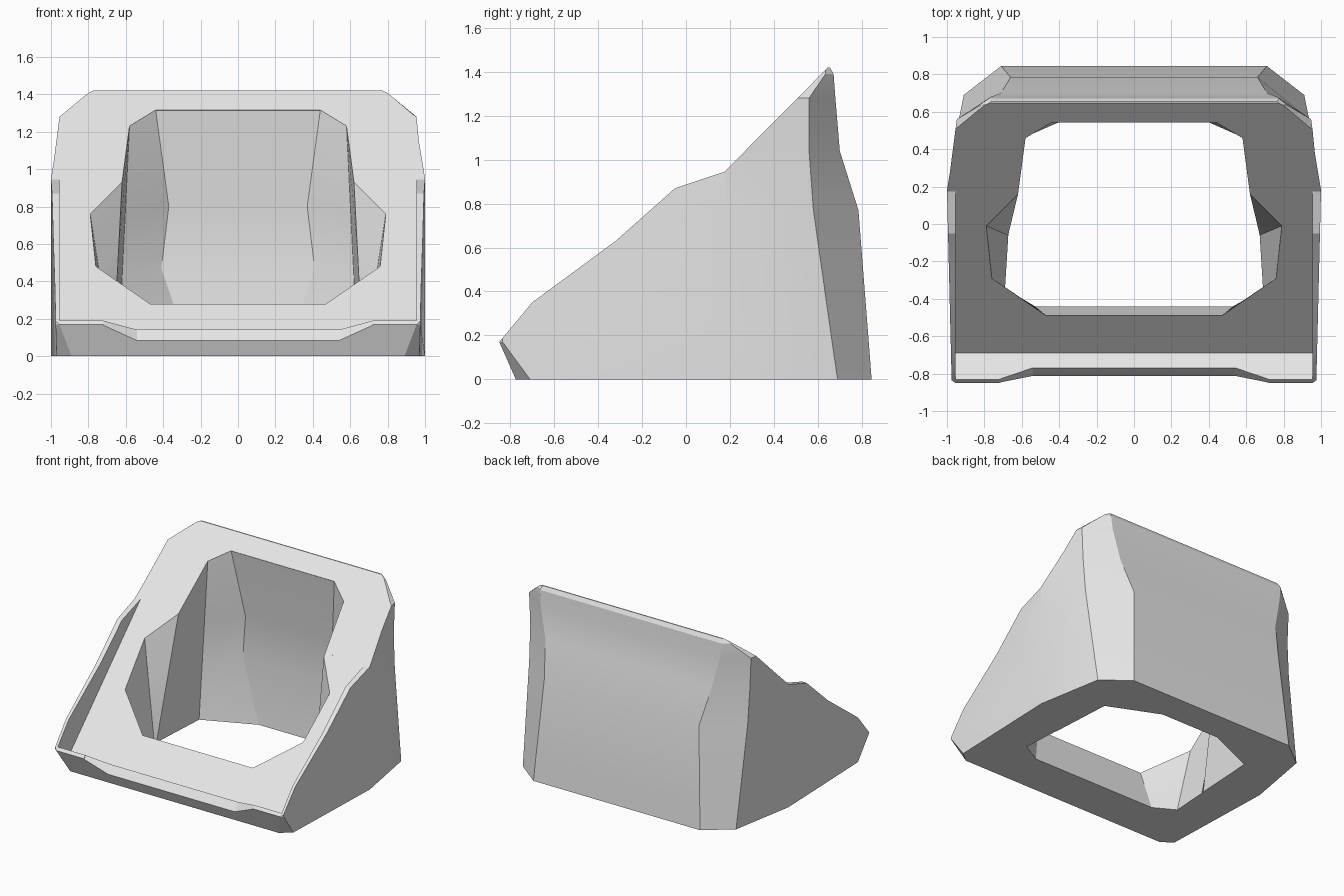
import bpy
import bmesh
import math
from mathutils import Vector

default = bpy.data.objects.get("Cube")
if default:
    bpy.data.objects.remove(default, do_unlink=True)

grey = bpy.data.materials.new("matte_grey")
grey.use_nodes = True
colour = (0.8, 0.8, 0.8, 1)
grey.diffuse_color = colour
grey.node_tree.nodes["Principled BSDF"].inputs["Base Color"].default_value = colour


def mirrored(half):
    """Close a half outline (x > 0) with its mirror image."""
    return [Vector(p) for p in half] + [Vector((-p[0], p[1], p[2])) for p in reversed(half)]


def loft(name, rings):
    """Solid skinned through rings of equal point count."""
    bm = bmesh.new()
    loops = [[bm.verts.new(p) for p in ring] for ring in rings]
    count = len(loops[0])
    for low, high in zip(loops, loops[1:]):
        for i in range(count):
            j = (i + 1) % count
            bm.faces.new((low[i], low[j], high[j], high[i]))
    bm.faces.new(loops[0])
    bm.faces.new(loops[-1])
    bmesh.ops.recalc_face_normals(bm, faces=bm.faces)
    mesh = bpy.data.meshes.new(name)
    bm.to_mesh(mesh)
    bm.free()
    obj = bpy.data.objects.new(name, mesh)
    bpy.context.collection.objects.link(obj)
    return obj


def side_prism(name, profile, half_width):
    """Extrude a (y, z) profile across x."""
    return loft(name, [[(x, y, z) for y, z in profile] for x in (-half_width, half_width)])


def cut(target, cutter):
    cutter.hide_render = True
    mod = target.modifiers.new(cutter.name, "BOOLEAN")
    mod.operation = "DIFFERENCE"
    mod.solver = "EXACT"
    mod.object = cutter
    bpy.context.view_layer.objects.active = target
    bpy.ops.object.modifier_apply(modifier=mod.name)
    bpy.data.objects.remove(cutter, do_unlink=True)


# Outer shell: height, back corner, chamfer corner; sides and front follow
sections = [
    (0.00, (0.71, 0.845), (0.91, 0.69)),
    (0.17, (0.70, 0.832), (0.915, 0.665)),
    (0.77, (0.66, 0.785), (0.932, 0.58)),
    (1.04, (0.71, 0.70), (0.937, 0.56)),
    (1.28, (0.765, 0.68), (0.947, 0.56)),
    (1.39, (0.775, 0.672), (0.82, 0.635)),
    (1.42, (0.765, 0.655), (0.785, 0.635)),
]
rings = []
for z, back, chamfer in sections:
    front = [(0.97, -0.71), (0.89, -0.775)] if z == 0 else [(0.975, -0.835), (0.955, -0.85)]
    side = [(1.0 if z < 1.3 else chamfer[0] + 0.02, 0.18)]
    rings.append(mirrored([(x, y, z) for x, y in [back, chamfer] + side + front]))
housing = loft("housing", rings)

# Sloping top with raised side rails
cut(housing, side_prism("rail_cutter", [
    (-0.95, 0.05), (-0.85, 0.17), (-0.70, 0.35), (-0.32, 0.63), (-0.05, 0.87),
    (0.175, 0.945), (0.845, 1.62), (0.845, 2), (-0.95, 2)], 1.2))

# Recessed panel between the rails, behind the front lip
cut(housing, side_prism("tray_cutter", [
    (-0.95, 0.288), (-0.83, 0.19), (-0.69, 0.08), (0.18, 0.95), (0.18, 2), (-0.95, 2)], 0.955))

# Shallow notch in the front lip
notch = []
for y in (-0.95, -0.71):
    floor = 0.1 + (y + 0.8) * 4 / 3
    notch.append(mirrored([(0.54, y, floor), (0.72, y, floor + 0.13), (0.72, y, floor + 0.6)]))
cut(housing, loft("notch_cutter", notch))

# Opening from the sloping panel down through the base
rim = [(0.44, 0.545), (0.58, 0.46), (0.62, 0.16), (0.79, -0.01), (0.76, -0.29), (0.47, -0.49)]
base = [(0.25, 0.61), (0.64, 0.44), (0.668, -0.04), (0.672, -0.06), (0.69, -0.35), (0.53, -0.44)]
top = [Vector((x, y, y + 0.77)) for x, y in rim]
bottom = [Vector((x, y, 0)) for x, y in base]
levels = [[p + Vector((0, -0.2, 0.2)) for p in top], top]
for t, back_corner in ((0.39, (0.37, 0.62, 0.8)), (0.64, (0.41, 0.645, 0.47))):
    level = [a.lerp(b, t) for a, b in zip(top, bottom)]
    level[0] = Vector(back_corner)
    levels.append(level)
levels += [bottom, [p - Vector((0, 0, 0.1)) for p in bottom]]
cut(housing, loft("opening_cutter", [mirrored(level) for level in levels]))

# Finish: one colour, soft shading across shallow creases
housing.data.materials.clear()
housing.data.materials.append(grey)
for face in housing.data.polygons:
    face.material_index = 0
bpy.ops.object.select_all(action="DESELECT")
housing.select_set(True)
bpy.context.view_layer.objects.active = housing
bpy.ops.object.shade_smooth_by_angle(angle=math.radians(22))
weighted = housing.modifiers.new("weighted_normals", "WEIGHTED_NORMAL")
weighted.keep_sharp = True
